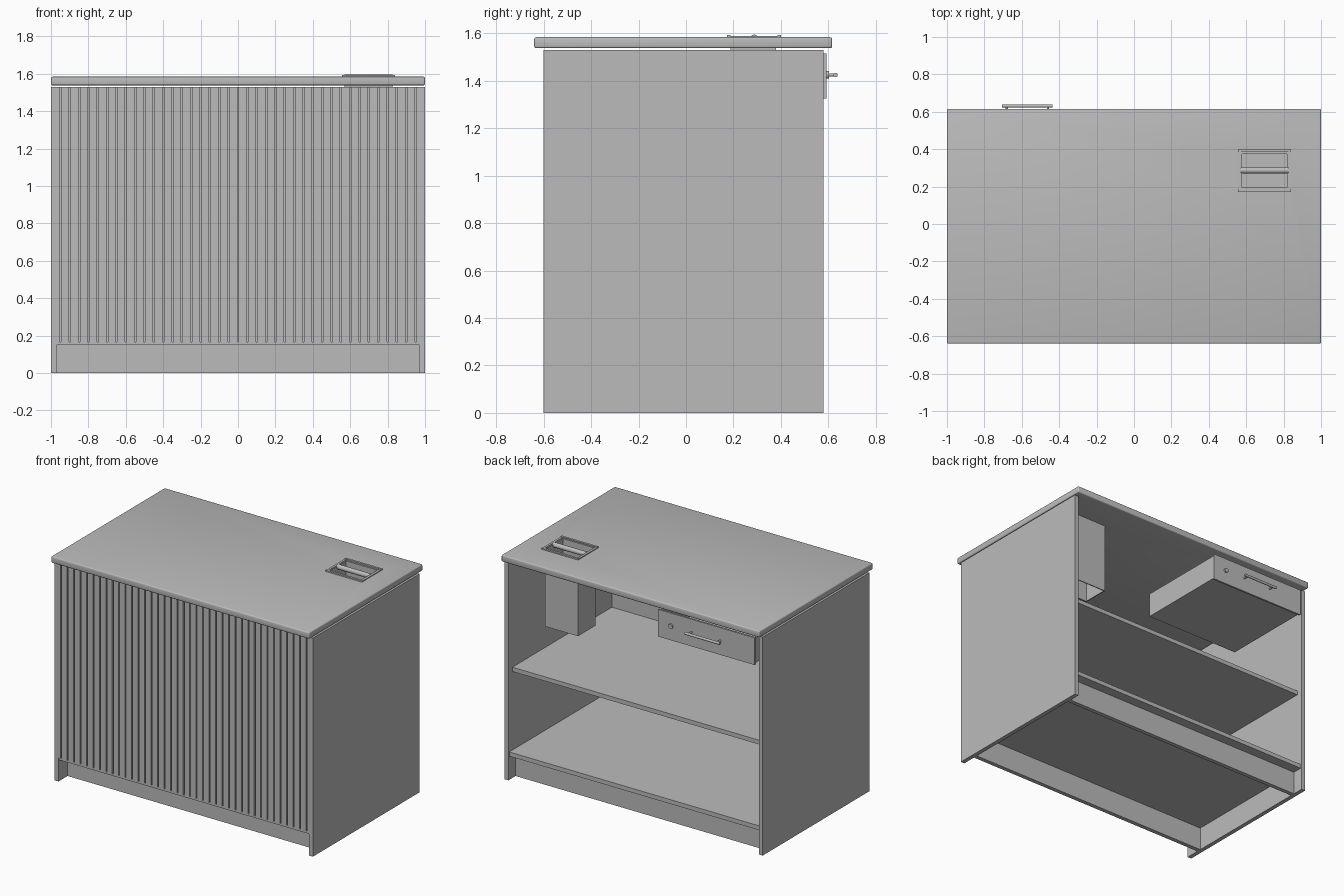
import bpy, bmesh
from mathutils import Matrix, Vector

old = bpy.data.objects.get("Cube")
if old:
    bpy.data.objects.remove(old, do_unlink=True)

GREY = (0.5, 0.5, 0.5, 1)
grey = bpy.data.materials.new("plain_grey")
grey.use_nodes = True
grey.diffuse_color = GREY
grey.node_tree.nodes["Principled BSDF"].inputs["Base Color"].default_value = GREY


def add_box(bm, x, y, z):
    size = [b - a for a, b in (x, y, z)]
    mid = [(a + b) / 2 for a, b in (x, y, z)]
    bmesh.ops.create_cube(bm, size=1, matrix=Matrix.Translation(mid) @ Matrix.Diagonal((*size, 1)))


def add_rod(bm, start, end, radius, sides=20):
    start, end = Vector(start), Vector(end)
    axis = end - start
    turn = axis.to_track_quat('Z', 'Y').to_matrix().to_4x4()
    bmesh.ops.create_cone(bm, cap_ends=True, segments=sides, radius1=radius, radius2=radius,
                          depth=axis.length, matrix=Matrix.Translation((start + end) / 2) @ turn)


def finish(name, bm, smooth=False):
    mesh = bpy.data.meshes.new(name)
    bm.to_mesh(mesh)
    bm.free()
    mesh.materials.append(grey)
    ob = bpy.data.objects.new(name, mesh)
    bpy.context.collection.objects.link(ob)
    bpy.ops.object.select_all(action='DESELECT')
    ob.select_set(True)
    bpy.context.view_layer.objects.active = ob
    if smooth:
        bpy.ops.object.shade_smooth_by_angle()
    return ob


def boxes(name, *items):
    bm = bmesh.new()
    for item in items:
        add_box(bm, *item)
    return finish(name, bm)


def ring(x, y, z, wall, side_drop=0):
    """Four walls around a rectangle; the side walls may be lower."""
    (x0, x1), (y0, y1) = x, y
    side_z = (z[0], z[1] - side_drop)
    return [((x0, x1), (y0, y0 + wall), z), ((x0, x1), (y1 - wall, y1), z),
            ((x0, x0 + wall), (y0 + wall, y1 - wall), side_z),
            ((x1 - wall, x1), (y0 + wall, y1 - wall), side_z)]


BODY_TOP = 1.53
INNER = 0.97
FRONT, BACK = -0.6, 0.58
INSIDE = -0.565
across = (-INNER, INNER)

# Side panels
for name, s in (("left_side_panel", 1), ("right_side_panel", -1)):
    boxes(name, (sorted((s * INNER, s)), (FRONT, BACK), (0, BODY_TOP)))

# Slatted front: backing board, vertical slats and lower rail
SLAT_BOTTOM = 0.165
groove_floor = FRONT + 0.012
boxes("front_backing", (across, (groove_floor, INSIDE), (0.15, BODY_TOP)))
boxes("front_rail", (across, (FRONT + 0.003, groove_floor), (0.15, SLAT_BOTTOM)))
pitch, half_gap = 0.05, 0.004
slats = []
for i in range(40):
    left = -1 + i * pitch
    slats.append(((max(left + half_gap, -INNER), min(left + pitch - half_gap, INNER)),
                  (FRONT, groove_floor), (SLAT_BOTTOM, BODY_TOP)))
boxes("front_slats", *slats)

# Shelves and plinth boards
boxes("bottom_shelf", (across, (INSIDE, BACK - 0.01), (0.165, 0.195)))
boxes("middle_shelf", (across, (INSIDE, 0.535), (0.745, 0.775)))
boxes("front_plinth", (across, (-0.5, -0.47), (0, 0.165)))
boxes("back_plinth", (across, (0.47, 0.5), (0, 0.165)))

# Countertop with rounded edges and a cable opening
hole_x, hole_y = (0.57, 0.825), (0.187, 0.38)
top = boxes("countertop", ((-1, 1), (-0.64, 0.616), (1.538, 1.584)))
cutter = boxes("opening_cutter", (hole_x, hole_y, (1.5, 1.65)))
cutter.hide_render = True
bpy.ops.object.select_all(action='DESELECT')
top.select_set(True)
bpy.context.view_layer.objects.active = top
soft = top.modifiers.new("soft_edges", 'BEVEL')
soft.width, soft.segments = 0.008, 3
cut = top.modifiers.new("opening", 'BOOLEAN')
cut.object, cut.operation, cut.solver = cutter, 'DIFFERENCE', 'EXACT'
for mod in ("soft_edges", "opening"):
    bpy.ops.object.modifier_apply(modifier=mod)
bpy.data.objects.remove(cutter, do_unlink=True)
bpy.ops.object.shade_smooth_by_angle()

# Cable insert: rim, hanging duct and crossbar
boxes("cable_rim", *ring((0.556, 0.84), (0.172, 0.4), (1.583, 1.593), 0.015, 0.003))
boxes("cable_duct", *ring(hole_x, hole_y, (1.04, 1.586), 0.007))
bm = bmesh.new()
add_rod(bm, (hole_x[0], 0.287, 1.578), (hole_x[1], 0.287, 1.578), 0.017)
finish("cable_crossbar", bm, True)

# Drawer: front plate and open tray
boxes("drawer_front", ((-0.947, -0.198), (BACK, 0.593), (1.325, 1.515)))
tray_x, tray_y = (-0.942, -0.201), (-0.08, BACK)
boxes("drawer_tray", (tray_x, tray_y, (1.333, 1.345)),
      *ring(tray_x, tray_y, (1.345, 1.505), 0.015))

# Drawer handle and lock
HANDLE_Z = 1.425
bm = bmesh.new()
add_rod(bm, (-0.705, 0.631, HANDLE_Z), (-0.435, 0.631, HANDLE_Z), 0.009)
for x in (-0.68, -0.46):
    add_rod(bm, (x, 0.59, HANDLE_Z), (x, 0.631, HANDLE_Z), 0.006)
finish("drawer_handle", bm, True)
bm = bmesh.new()
add_rod(bm, (-0.3, 0.59, HANDLE_Z), (-0.3, 0.602, HANDLE_Z), 0.016, 24)
finish("drawer_lock", bm, True)
